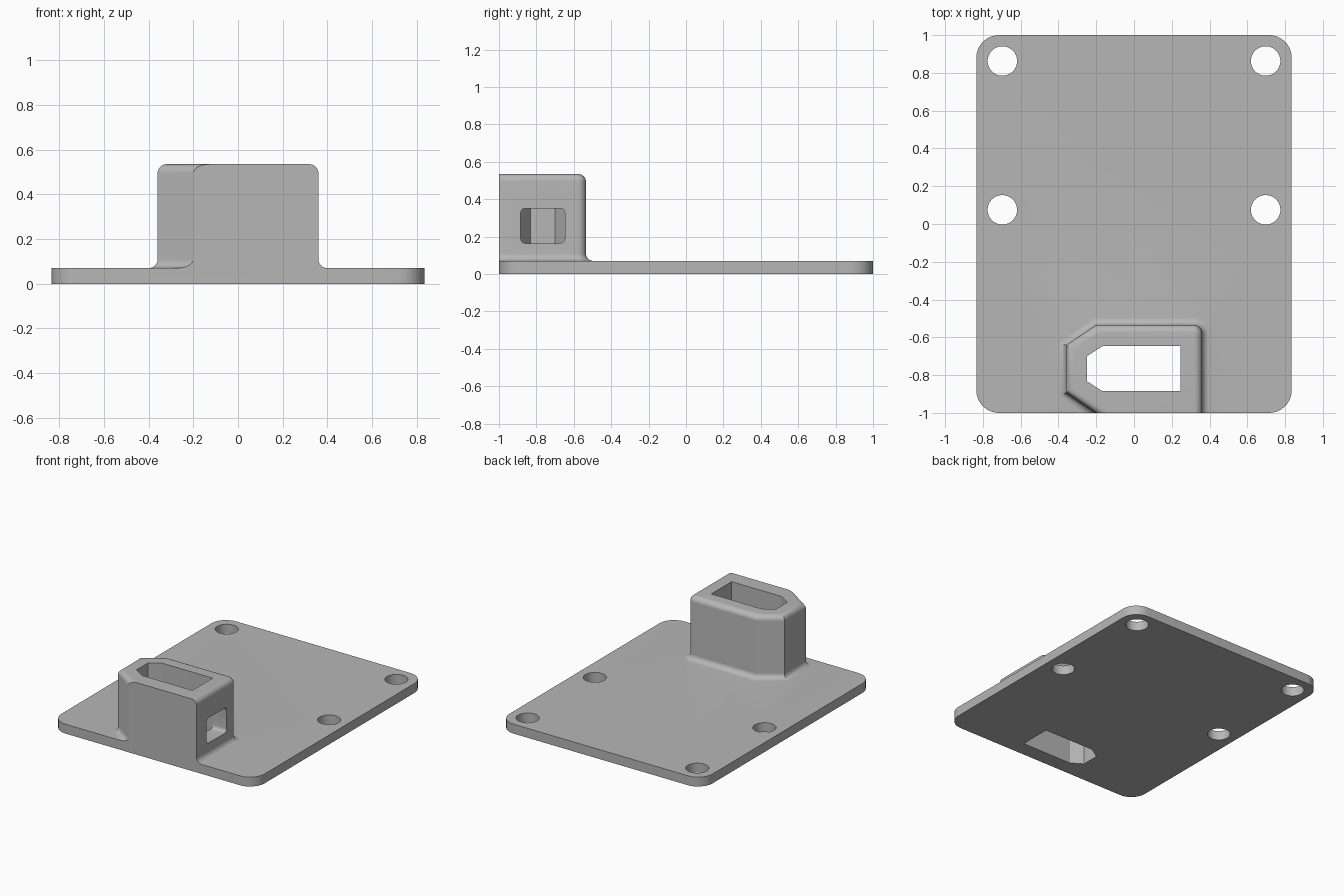
import bpy, bmesh
from math import sin, cos, pi
from mathutils import Vector

if "Cube" in bpy.data.objects:
    bpy.data.objects.remove(bpy.data.objects["Cube"], do_unlink=True)

grey = bpy.data.materials.new("plain_grey")
grey.use_nodes = True
colour = (0.47, 0.47, 0.47, 1)
grey.diffuse_color = colour
grey.node_tree.nodes["Principled BSDF"].inputs["Base Color"].default_value = colour


def loft(name, rings, front=None):
    """Skin matching rings, cap both ends, optionally slice flat at y = front."""
    bm = bmesh.new()
    rows = [[bm.verts.new(p) for p in ring] for ring in rings]
    n = len(rows[0])
    for a, b in zip(rows, rows[1:]):
        for i in range(n):
            j = (i + 1) % n
            bm.faces.new((a[i], a[j], b[j], b[i]))
    bm.faces.new(rows[0][::-1])
    bm.faces.new(rows[-1])
    if front is not None:
        bmesh.ops.bisect_plane(bm, geom=bm.verts[:] + bm.edges[:] + bm.faces[:],
                               plane_co=(0, front, 0), plane_no=(0, -1, 0), clear_outer=True)
        bmesh.ops.edgeloop_fill(bm, edges=[e for e in bm.edges if e.is_boundary])
    bmesh.ops.recalc_face_normals(bm, faces=bm.faces[:])
    mesh = bpy.data.meshes.new(name)
    bm.to_mesh(mesh)
    bm.free()
    mesh.materials.append(grey)
    obj = bpy.data.objects.new(name, mesh)
    bpy.context.collection.objects.link(obj)
    return obj


def prism(name, outline, z0, z1):
    return loft(name, [[(x, y, z) for x, y in outline] for z in (z0, z1)])


def arc(cx, cy, r, start, end, steps):
    return [(cx + r * cos(start + (end - start) * i / steps),
             cy + r * sin(start + (end - start) * i / steps)) for i in range(steps + 1)]


def rounded_rect(cx, cy, w, h, r, steps):
    pts = []
    for k, (sx, sy) in enumerate(((1, 1), (-1, 1), (-1, -1), (1, -1))):
        pts += arc(cx + sx * (w / 2 - r), cy + sy * (h / 2 - r), r,
                   k * pi / 2, (k + 1) * pi / 2, steps)
    return pts


def offset(outline, d):
    """Move a counter-clockwise outline outwards by d with mitred corners."""
    pts = [Vector(p) for p in outline]
    result = []
    for i, p in enumerate(pts):
        e1 = (p - pts[i - 1]).normalized()
        e2 = (pts[(i + 1) % len(pts)] - p).normalized()
        n1, n2 = Vector((e1.y, -e1.x)), Vector((e2.y, -e2.x))
        result.append(p + (n1 + n2) * d / (1 + n1.dot(n2)))
    return result


def combine(target, other, operation):
    mod = target.modifiers.new(operation, 'BOOLEAN')
    mod.operation, mod.solver, mod.object = operation, 'EXACT', other
    bpy.context.view_layer.objects.active = target
    bpy.ops.object.modifier_apply(modifier=mod.name)
    bpy.data.objects.remove(other, do_unlink=True)


# Base plate with rounded corners
T, R, TOP = 0.07, 0.04, 0.535
body = prism("mounting_plate_with_socket", rounded_rect(0, 0, 1.67, 2, 0.12, 10), 0, T)

# Socket tower: filleted foot, straight wall, rounded rim, sliced flush at the front
outline = [(0.36, -1.3)] + arc(0.315, -0.58, 0.045, 0, pi / 2, 6) + [
    (-0.2, -0.535), (-0.36, -0.642), (-0.36, -0.893), (0.249, -1.3)]
angles = [i * pi / 16 for i in range(9)]
section = [(R, T / 2)]
section += [(R - R * sin(t), T + R - R * cos(t)) for t in angles]
section += [(R * cos(t) - R, TOP - R + R * sin(t)) for t in angles]
tower = loft("socket_tower", [[(p.x, p.y, z) for p in offset(outline, d)]
                              for d, z in section], front=-1)
combine(body, tower, 'UNION')

# Keyed slot straight through tower and plate
slot = [(0.245, -0.885), (0.245, -0.647), (-0.167, -0.647),
        (-0.25, -0.7), (-0.25, -0.832), (-0.167, -0.885)]
combine(body, prism("slot_cutter", slot, -0.1, 0.7), 'DIFFERENCE')

# Side window into the slot
window = rounded_rect(-0.766, 0.258, 0.236, 0.187, 0.025, 5)
combine(body, loft("window_cutter", [[(x, y, z) for y, z in window] for x in (0.2, 0.5)]),
        'DIFFERENCE')

# Four screw holes
for x in (-0.697, 0.697):
    for y in (0.863, 0.075):
        combine(body, prism("hole_cutter", arc(x, y, 0.078, 0, 2 * pi * 47 / 48, 47), -0.1, 0.2),
                'DIFFERENCE')

# Smooth fillets, crisp edges
bpy.ops.object.select_all(action='DESELECT')
body.select_set(True)
bpy.context.view_layer.objects.active = body
bpy.ops.object.shade_smooth_by_angle(angle=pi / 6)
